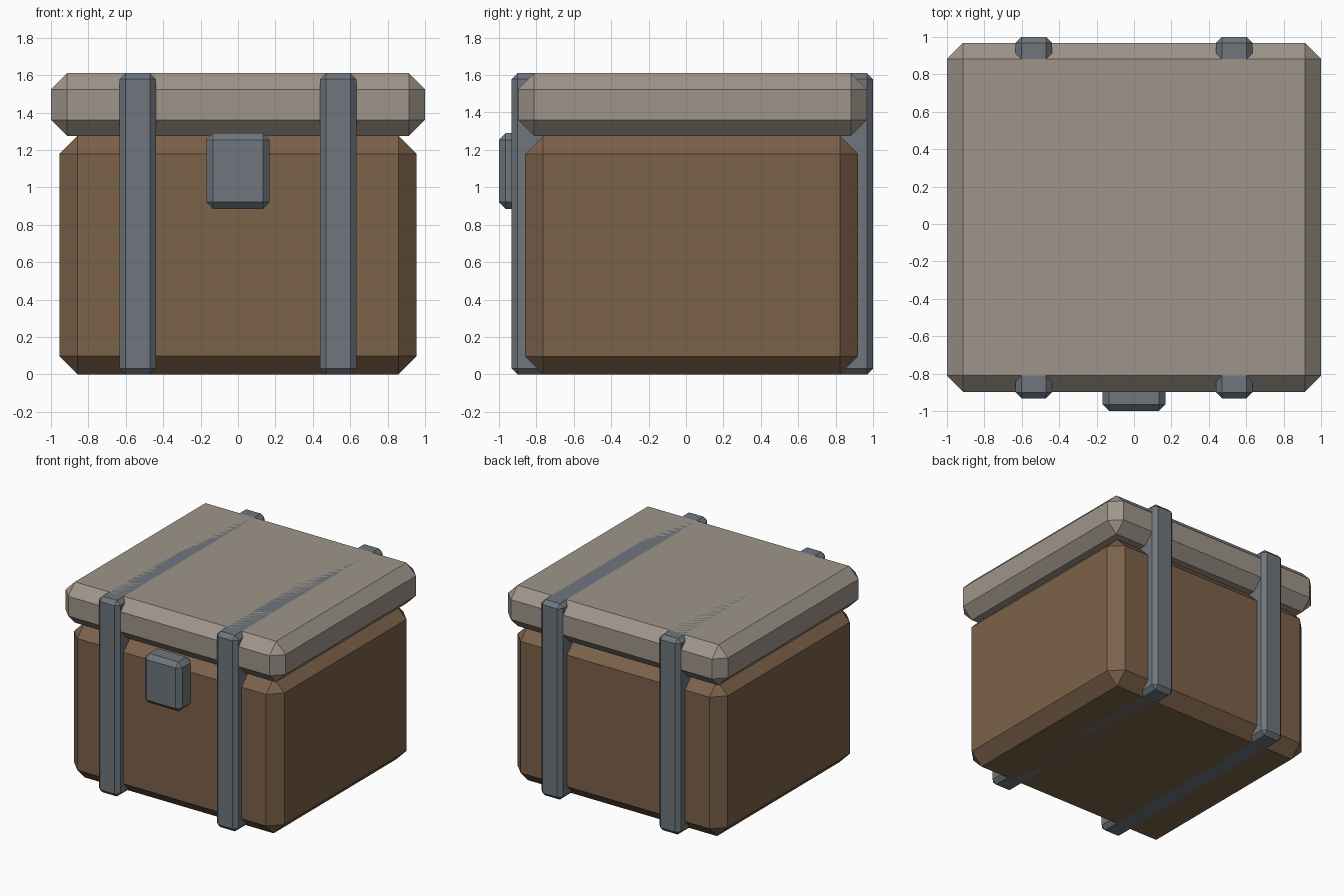
import bpy
import bmesh
from mathutils import Vector

if "Cube" in bpy.data.objects:
    bpy.data.objects.remove(bpy.data.objects["Cube"])


def make_material(name, color):
    mat = bpy.data.materials.new(name)
    mat.diffuse_color = (*color, 1.0)
    mat.use_nodes = True
    mat.node_tree.nodes["Principled BSDF"].inputs["Base Color"].default_value = mat.diffuse_color
    return mat


wood = make_material("wood", (0.20, 0.122, 0.067))
pale_wood = make_material("pale_wood", (0.345, 0.30, 0.255))
metal = make_material("metal", (0.157, 0.182, 0.203))


def chamfered_box(name, low, high, chamfer, mat):
    """Box between two corners with every edge cut by a flat chamfer."""
    low, high = Vector(low), Vector(high)
    bm = bmesh.new()
    bmesh.ops.create_cube(bm, size=1)
    bmesh.ops.scale(bm, vec=high - low, verts=bm.verts)
    bmesh.ops.translate(bm, vec=(low + high) / 2, verts=bm.verts)
    bmesh.ops.bevel(bm, geom=bm.edges[:], offset=chamfer, segments=1,
                    affect='EDGES', clamp_overlap=True)
    mesh = bpy.data.meshes.new(name)
    bm.to_mesh(mesh)
    bm.free()
    mesh.materials.append(mat)
    obj = bpy.data.objects.new(name, mesh)
    bpy.context.collection.objects.link(obj)
    return obj


# Chest body and overhanging lid
chamfered_box("body", (-0.955, -0.86, 0), (0.955, 0.92, 1.275), 0.097, wood)
chamfered_box("lid", (-1, -0.897, 1.275), (1, 0.968, 1.61), 0.086, pale_wood)

# Metal straps running around the whole chest
for side, x in (("left", -0.536), ("right", 0.536)):
    chamfered_box(f"{side}_strap", (x - 0.098, -0.932, 0),
                  (x + 0.098, 1.0, 1.61), 0.032, metal)

# Front latch
chamfered_box("latch", (-0.169, -1.0, 0.885), (0.169, -0.82, 1.29), 0.036, metal)
